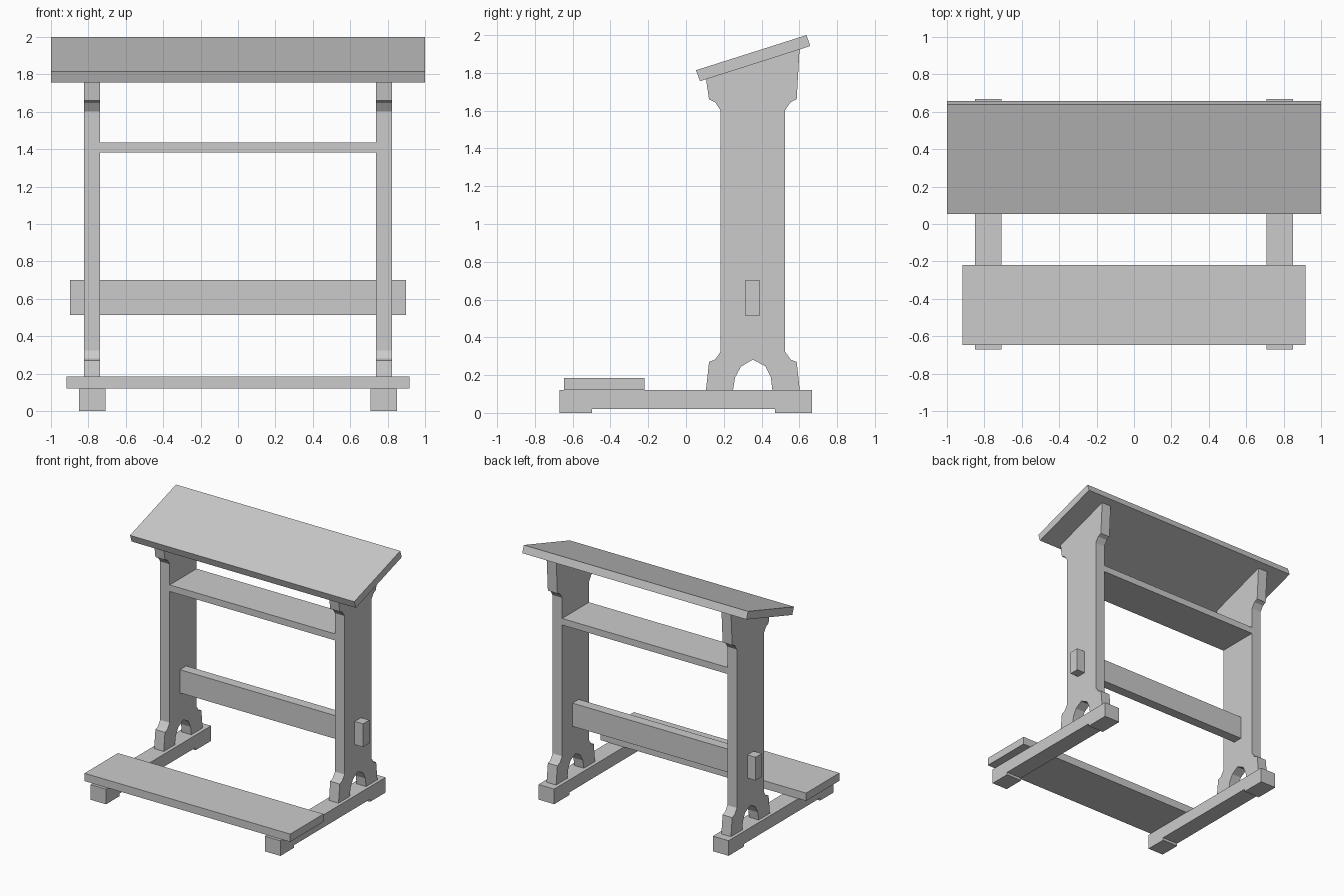
import bpy
import bmesh

if "Cube" in bpy.data.objects:
    bpy.data.objects.remove(bpy.data.objects["Cube"])


def prism(name, profile, x0, x1, mirror=False):
    """Extrude a (y, z) outline from x0 to x1, optionally mirrored across x = 0."""
    bm = bmesh.new()
    face = bm.faces.new([bm.verts.new((x0, y, z)) for y, z in profile])
    ext = bmesh.ops.extrude_face_region(bm, geom=[face])
    verts = [g for g in ext["geom"] if isinstance(g, bmesh.types.BMVert)]
    bmesh.ops.translate(bm, verts=verts, vec=(x1 - x0, 0, 0))
    bmesh.ops.recalc_face_normals(bm, faces=bm.faces[:])
    mesh = bpy.data.meshes.new(name)
    bm.to_mesh(mesh)
    bm.free()
    obj = bpy.data.objects.new(name, mesh)
    bpy.context.collection.objects.link(obj)
    if mirror:
        obj.modifiers.new("Mirror", "MIRROR").use_mirror_merge = False
    return obj


def rect(y0, y1, z0, z1):
    return [(y0, z0), (y1, z0), (y1, z1), (y0, z1)]


# Runner feet with a shallow relief underneath
prism("runner_foot", [(-0.67, 0), (-0.498, 0), (-0.498, 0.021), (0.472, 0.021),
                      (0.472, 0), (0.668, 0), (0.668, 0.122), (-0.67, 0.122)],
      0.708, 0.848, mirror=True)

# Side uprights: shaped outline around a centre line, sloped top, arched foot
C = 0.354
edge = [(0.248, 0.122), (0.232, 0.27), (0.2, 0.282), (0.171, 0.324),
        (0.171, 1.602), (0.2, 1.645), (0.232, 1.66)]
right = [(C + d, z) for d, z in edge] + [(C + 0.247, 1.925)]
left = [(C - 0.248, 1.767)] + [(C - d, z) for d, z in reversed(edge)]
arch = [(0.249, 0.122), (0.26, 0.188), (0.291, 0.245), (0.354, 0.282),
        (0.42, 0.247), (0.449, 0.19), (0.457, 0.122)]
prism("side_upright", right + left + arch, 0.737, 0.822, mirror=True)

# Sloping desk top
prism("desk_top", [(0.074, 1.756), (0.658, 1.942), (0.638, 2.0), (0.053, 1.814)], -1, 1)

# Book shelf between the uprights
prism("book_shelf", rect(0.183, 0.525, 1.382, 1.435), -0.737, 0.737)

# Stretcher running through both uprights
prism("stretcher", rect(0.313, 0.393, 0.515, 0.702), -0.896, 0.896)

# Kneeling board
prism("kneeling_board", rect(-0.645, -0.22, 0.122, 0.185), -0.917, 0.917)
